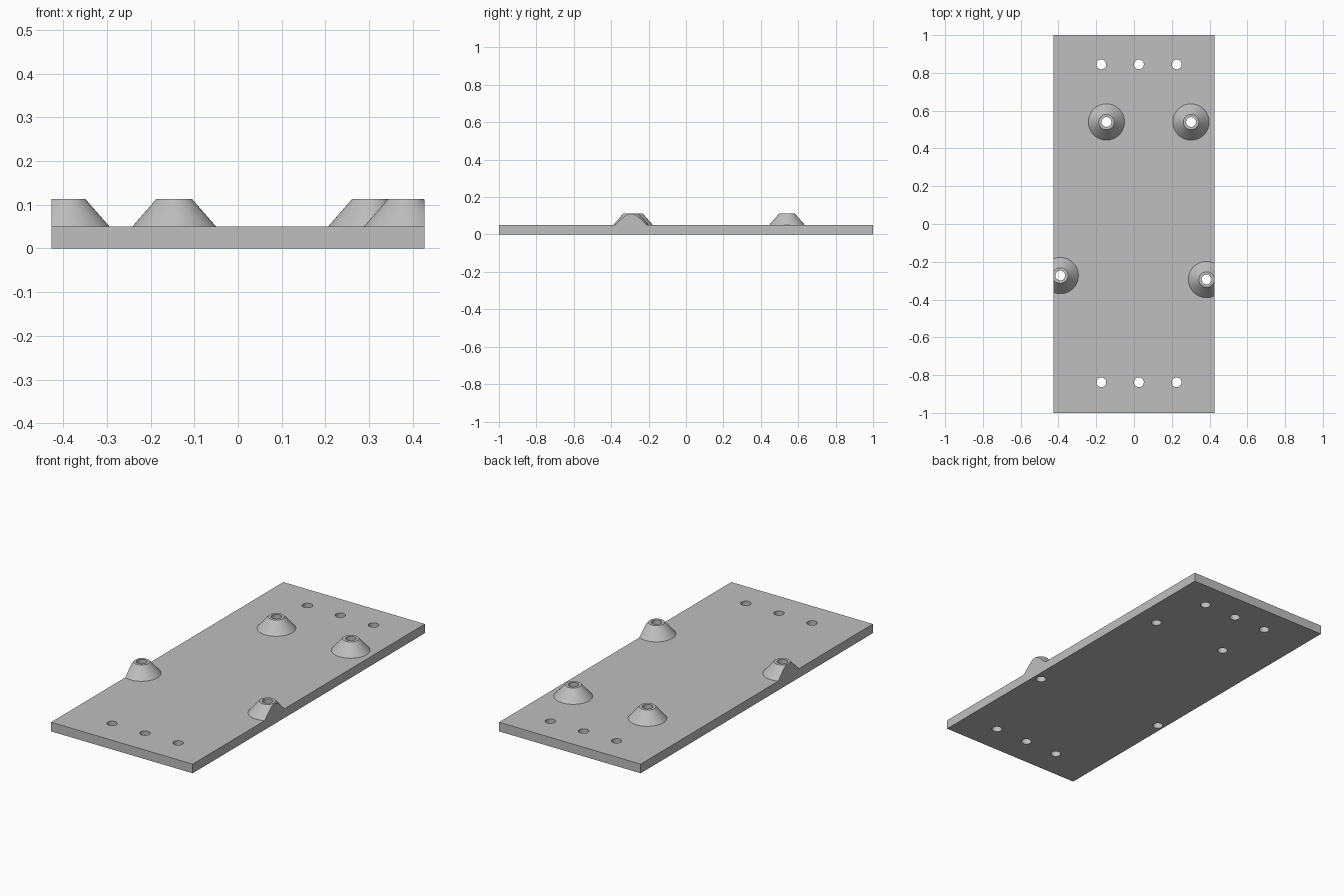
import bpy
import math

cube = bpy.data.objects.get("Cube")
if cube:
    bpy.data.objects.remove(cube, do_unlink=True)

HALF_W, HALF_L = 0.427, 1.0
THICK, TOP = 0.05, 0.113
HOLE_R, BASE_R, TIP_R = 0.026, 0.096, 0.041
SIDES = 64

grey = bpy.data.materials.new("plain grey")
grey.use_nodes = True
colour = (0.52, 0.52, 0.52, 1)
grey.diffuse_color = colour
grey.node_tree.nodes["Principled BSDF"].inputs["Base Color"].default_value = colour


def block(name, z0, z1):
    bpy.ops.mesh.primitive_cube_add(size=1, location=(0, 0, (z0 + z1) / 2))
    ob = bpy.context.object
    ob.name = name
    ob.scale = (2 * HALF_W, 2 * HALF_L, z1 - z0)
    bpy.ops.object.transform_apply(location=True, rotation=True, scale=True)
    return ob


def cone(name, x, y, z0, z1, r0, r1):
    bpy.ops.mesh.primitive_cone_add(vertices=SIDES, radius1=r0, radius2=r1,
                                    depth=z1 - z0, location=(x, y, (z0 + z1) / 2))
    ob = bpy.context.object
    ob.name = name
    bpy.ops.object.transform_apply(location=True, rotation=True, scale=True)
    return ob


def combine(ob, tool, operation):
    """Apply a boolean to ob and discard the tool."""
    tool.hide_render = True
    mod = ob.modifiers.new("cut", "BOOLEAN")
    mod.operation, mod.object, mod.solver = operation, tool, "EXACT"
    bpy.context.view_layer.objects.active = ob
    bpy.ops.object.modifier_apply(modifier=mod.name)
    bpy.data.objects.remove(tool, do_unlink=True)


def drill(ob, x, y):
    combine(ob, cone("drill", x, y, -0.1, 0.3, HOLE_R, HOLE_R), "DIFFERENCE")


def finish(ob):
    ob.data.materials.clear()
    ob.data.materials.append(grey)
    bpy.ops.object.select_all(action="DESELECT")
    ob.select_set(True)
    bpy.context.view_layer.objects.active = ob
    bpy.ops.object.shade_smooth_by_angle(angle=math.radians(25))


standoffs = {
    "back_right_standoff": (-0.146, 0.54),
    "back_left_standoff": (0.302, 0.54),
    "front_right_standoff": (-0.39, -0.273),
    "front_left_standoff": (0.384, -0.294),
}

# Base plate with end rows of screw holes and holes under the standoffs
plate = block("base_plate", 0, THICK)
for y in (0.845, -0.838):
    for x in (-0.173, 0.026, 0.226):
        drill(plate, x, y)
for x, y in standoffs.values():
    drill(plate, x, y)
finish(plate)

# Tapered standoffs, trimmed flush with the plate sides and bored through
for name, (x, y) in standoffs.items():
    boss = cone(name, x, y, THICK, TOP, BASE_R, TIP_R)
    if abs(x) + BASE_R > HALF_W:
        combine(boss, block("trim", 0, 0.3), "INTERSECT")
    drill(boss, x, y)
    finish(boss)
